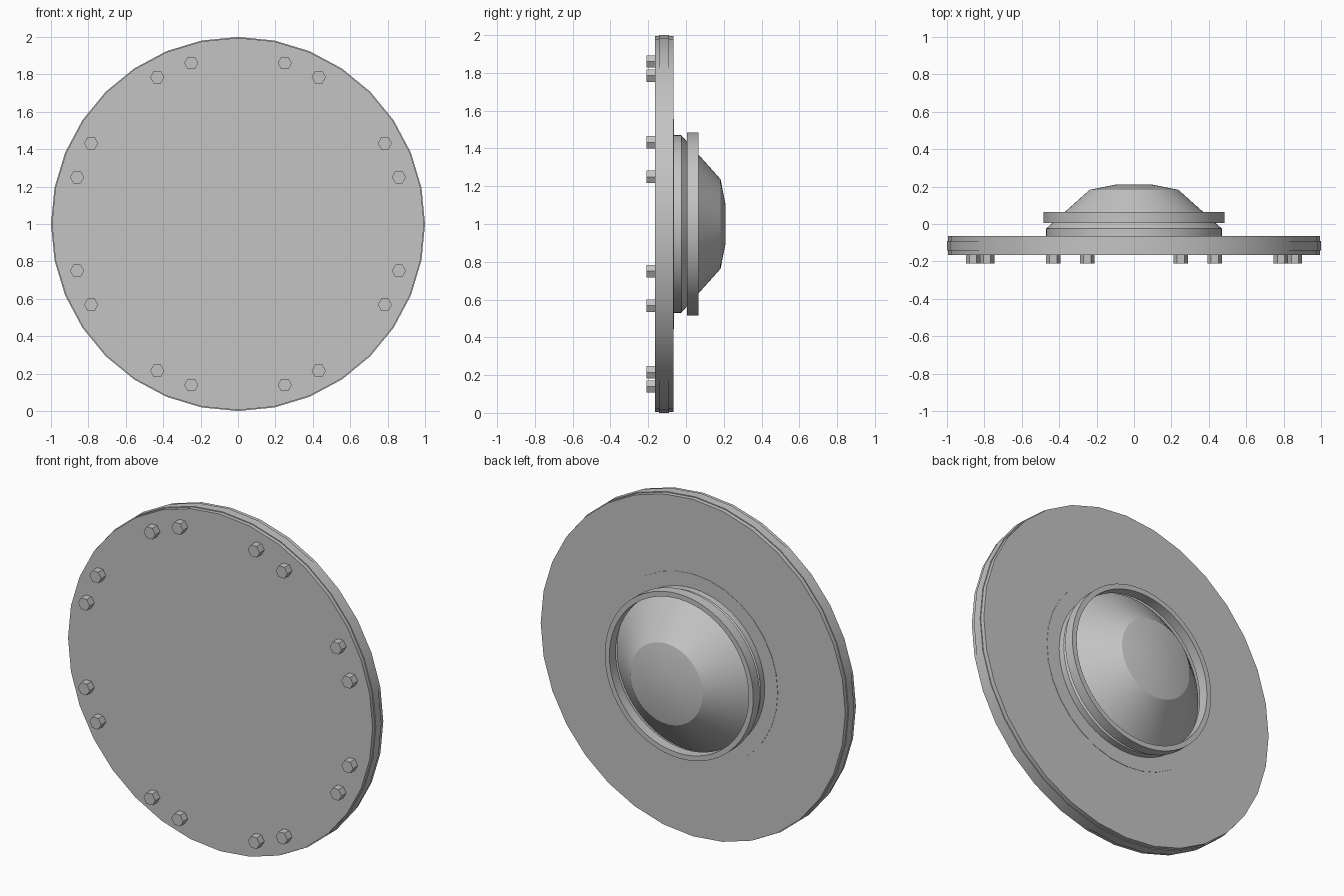
import bpy, bmesh, math
from mathutils import Matrix, Vector

cube = bpy.data.objects.get("Cube")
if cube:
    bpy.data.objects.remove(cube, do_unlink=True)

grey = bpy.data.materials.new("plain_grey")
grey.use_nodes = True
grey.diffuse_color = (0.55, 0.55, 0.55, 1)
grey.node_tree.nodes["Principled BSDF"].inputs["Base Color"].default_value = (0.55, 0.55, 0.55, 1)


def finish(name, bm, smooth=True):
    bmesh.ops.recalc_face_normals(bm, faces=bm.faces)
    mesh = bpy.data.meshes.new(name)
    bm.to_mesh(mesh)
    bm.free()
    mesh.materials.append(grey)
    obj = bpy.data.objects.new(name, mesh)
    bpy.context.collection.objects.link(obj)
    obj.location.z = 1
    if smooth:
        bpy.ops.object.select_all(action="DESELECT")
        obj.select_set(True)
        bpy.context.view_layer.objects.active = obj
        bpy.ops.object.shade_smooth_by_angle(angle=math.radians(25))
    return obj


def lathe(name, profile, sides=32, closed=False):
    """Turn (radius, y) points about the y axis; cap the ends unless closed."""
    bm = bmesh.new()
    rings = []
    for r, y in profile:
        turns = [math.tau * i / sides for i in range(sides)]
        rings.append([bm.verts.new((r * math.sin(a), y, r * math.cos(a))) for a in turns])
    pairs = list(zip(rings, rings[1:]))
    if closed:
        pairs.append((rings[-1], rings[0]))
    else:
        bm.faces.new(rings[0])
        bm.faces.new(rings[-1])
    for a, b in pairs:
        for i in range(sides):
            j = (i + 1) % sides
            bm.faces.new((a[i], a[j], b[j], b[i]))
    return finish(name, bm)


# Large plate with a slight raised band round its rim
lathe("base_plate", [(0.995, -0.165), (0.995, -0.142), (1, -0.142),
                     (1, -0.09), (0.995, -0.09), (0.995, -0.065)])
# Thin seat under the hub
lathe("hub_seat", [(0.555, -0.07), (0.555, -0.063)])
# Hub: short neck, cone and shallow crown
lathe("domed_hub", [(0.47, -0.07), (0.47, -0.025), (0.237, 0.183),
                    (0.1, 0.21), ], 64)
# Collar round the cone
lathe("hub_collar", [(0.485, 0.005), (0.485, 0.065), (0.455, 0.065), (0.455, 0.005)],
      64, closed=True)

# Hexagonal bolts in pairs either side of each diagonal direction
bm = bmesh.new()
for quarter in range(4):
    for degrees in (16.2, 28.8, 61.2, 73.8):
        a = math.radians(degrees + 90 * quarter)
        place = Vector((0.896 * math.cos(a), -0.187, 0.896 * math.sin(a)))
        bmesh.ops.create_cone(bm, cap_ends=True, segments=6, radius1=0.038, radius2=0.038,
                              depth=0.046, matrix=Matrix.Translation(place)
                              @ Matrix.Rotation(math.pi / 2, 4, "X")
                              @ Matrix.Rotation(math.pi / 2, 4, "Z"))
finish("plate_bolts", bm, smooth=False)
